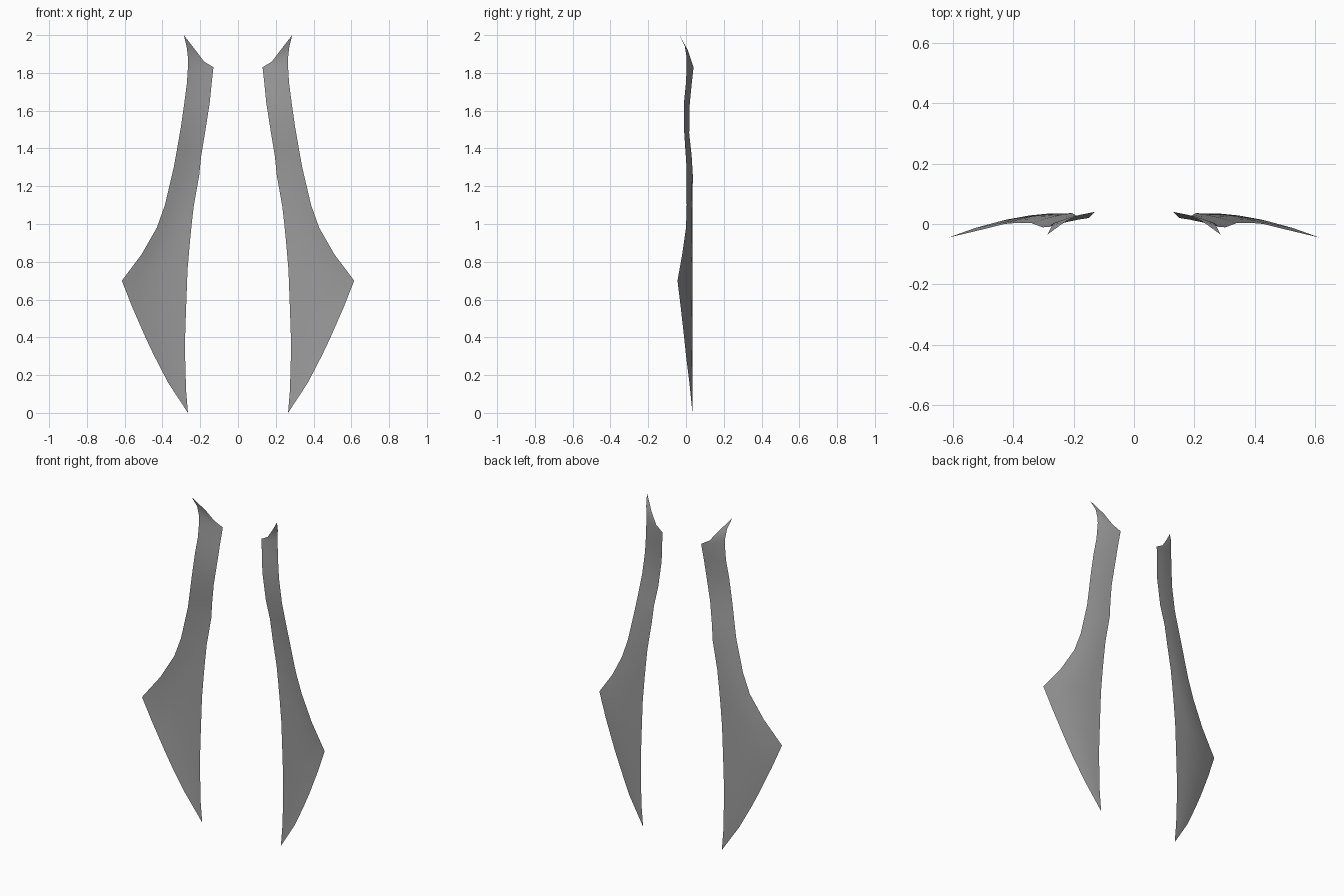
import bpy
import bmesh

# Cross rows from bottom tip to top tip:
# inner edge x, y, z, outer edge x, y, z, backward bulge
ROWS = [
    (0.275, 0.034, 0.12, 0.37, 0.018, 0.16, 0.002),
    (0.280, 0.035, 0.30, 0.445, 0.000, 0.305, 0.006),
    (0.280, 0.035, 0.40, 0.49, -0.010, 0.40, 0.008),
    (0.275, 0.035, 0.55, 0.56, -0.028, 0.56, 0.012),
    (0.267, 0.035, 0.76, 0.615, -0.045, 0.70, 0.015),
    (0.255, 0.035, 0.90, 0.51, -0.020, 0.84, 0.012),
    (0.245, 0.035, 1.00, 0.43, 0.000, 0.98, 0.008),
    (0.235, 0.035, 1.09, 0.387, 0.004, 1.10, 0.006),
    (0.205, 0.036, 1.26, 0.34, 0.003, 1.30, 0.004),
    (0.195, 0.030, 1.36, 0.322, -0.004, 1.40, 0.003),
    (0.175, 0.017, 1.48, 0.303, -0.011, 1.51, 0.003),
    (0.150, 0.020, 1.64, 0.283, -0.010, 1.65, 0.003),
    (0.140, 0.030, 1.74, 0.270, 0.000, 1.75, 0.003),
    (0.130, 0.040, 1.83, 0.264, 0.004, 1.85, 0.003),
    (0.180, 0.030, 1.86, 0.266, 0.002, 1.89, 0.002),
    (0.225, 0.010, 1.92, 0.272, -0.006, 1.94, 0.001),
]
BOTTOM_TIP = (0.265, 0.034, 0.0)
TOP_TIP = (0.287, -0.035, 2.0)
COLS = 5

grey = bpy.data.materials.new("smoky grey")
grey.diffuse_color = (0.33, 0.33, 0.33, 1)


def make_blade(name, side):
    """Curved sheet lofted across the rows; side is 1 or -1."""
    bm = bmesh.new()

    def vert(x, y, z):
        return bm.verts.new((side * x, y, z))

    def face(*verts):
        bm.faces.new(verts if side > 0 else verts[::-1])

    grid = []
    for xi, yi, zi, xo, yo, zo, bulge in ROWS:
        line = []
        for c in range(COLS):
            t = c / (COLS - 1)
            line.append(vert(xi + (xo - xi) * t,
                             yi + (yo - yi) * t + bulge * 4 * t * (1 - t),
                             zi + (zo - zi) * t))
        grid.append(line)
    low, high = vert(*BOTTOM_TIP), vert(*TOP_TIP)
    for c in range(COLS - 1):
        face(low, grid[0][c + 1], grid[0][c])
        face(grid[-1][c], grid[-1][c + 1], high)
        for a, b in zip(grid, grid[1:]):
            face(a[c], a[c + 1], b[c + 1], b[c])
    bmesh.ops.recalc_face_normals(bm, faces=bm.faces)
    # outside of the sheet faces the front
    if sum(f.normal.y * f.calc_area() for f in bm.faces) > 0:
        bmesh.ops.reverse_faces(bm, faces=bm.faces)
    mesh = bpy.data.meshes.new(name)
    bm.to_mesh(mesh)
    bm.free()
    mesh.materials.append(grey)
    mesh.shade_smooth()
    bpy.context.collection.objects.link(bpy.data.objects.new(name, mesh))


make_blade("right_blade", 1)
make_blade("left_blade", -1)
